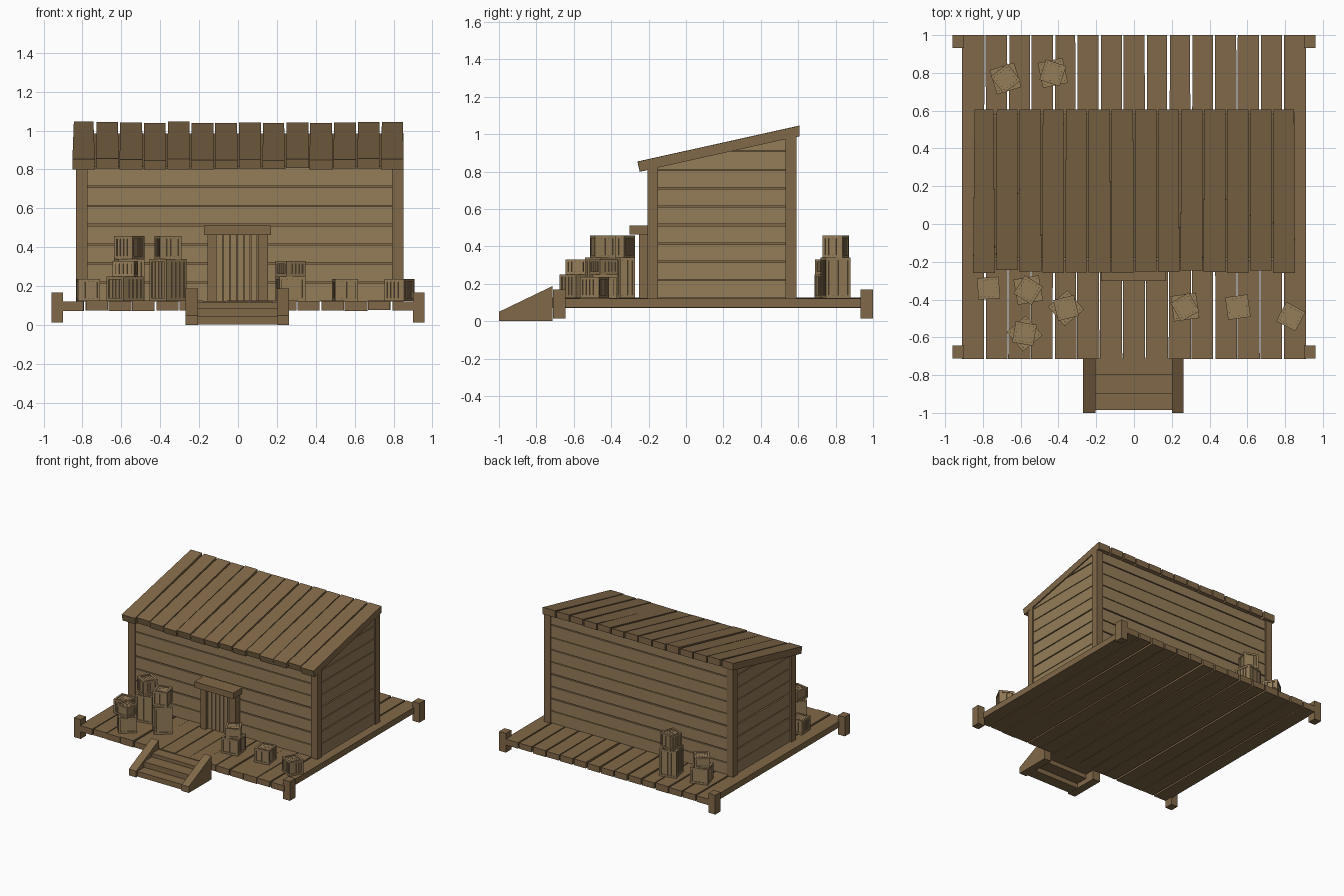
import bpy, bmesh, math, random
from mathutils import Matrix, Vector

if "Cube" in bpy.data.objects:
    bpy.data.objects.remove(bpy.data.objects["Cube"])

random.seed(4)
SLOPE = 0.222


def roof_z(y):
    return 0.803 + SLOPE * (y + 0.24)


def mat(name, c):
    m = bpy.data.materials.new(name)
    m.diffuse_color = (*c, 1)
    m.use_nodes = True
    m.node_tree.nodes["Principled BSDF"].inputs["Base Color"].default_value = m.diffuse_color
    return m


WOOD = mat("wood", (0.22, 0.14, 0.065))
LIGHT = mat("light_wood", (0.30, 0.205, 0.1))


def finish(name, bm, m):
    bmesh.ops.recalc_face_normals(bm, faces=bm.faces[:])
    me = bpy.data.meshes.new(name)
    bm.to_mesh(me)
    bm.free()
    me.materials.append(m)
    ob = bpy.data.objects.new(name, me)
    bpy.context.collection.objects.link(ob)
    return ob


def box(bm, x0, x1, y0, y1, z0, z1):
    M = Matrix.Translation(((x0 + x1) / 2, (y0 + y1) / 2, (z0 + z1) / 2)) \
        @ Matrix.Diagonal((x1 - x0, y1 - y0, z1 - z0, 1))
    return bmesh.ops.create_cube(bm, size=1, matrix=M)["verts"]


def boxes(name, m, items):
    bm = bmesh.new()
    for b in items:
        box(bm, *b)
    return finish(name, bm, m)


def plank(bm, front, back, y0, y1, z0, z1):
    """Board along y whose width differs at the two ends."""
    for v in box(bm, 0, 1, y0, y1, z0, z1):
        a, b = front if v.co.y < (y0 + y1) / 2 else back
        v.co.x = a if v.co.x < 0.5 else b


def clip_to_roof(bm):
    g = bm.verts[:] + bm.edges[:] + bm.faces[:]
    r = bmesh.ops.bisect_plane(bm, geom=g, plane_co=(0, 0, roof_z(0)),
                               plane_no=Vector((0, -SLOPE, 1)).normalized(), clear_outer=True)
    cut = [e for e in r["geom_cut"] if isinstance(e, bmesh.types.BMEdge)]
    if cut:
        bmesh.ops.holes_fill(bm, edges=cut)


j = lambda a: random.uniform(-a, a)

# Deck: boards that narrow toward the back
bm = bmesh.new()
n, w = 15, 1.82 / 15
for i in range(n):
    a = -0.91 + i * w
    l, r = (0 if i == 0 else 1), (0 if i == n - 1 else 1)
    gf = 0.006 if i in (1, 4, 11, 14) else 0.0015
    gr = 0.006 if i in (0, 3, 10, 13) else 0.0015
    plank(bm, (a + gf * l, a + w - gr * r), (a + (0.006 + j(0.003)) * l, a + w - (0.006 + j(0.003)) * r),
          -0.715, 1.0, 0.073 + j(0.003), 0.123 + j(0.003))
finish("deck_boards", bm, WOOD)

# Short posts at the deck corners
boxes("deck_posts", WOOD, [(min(s * 0.9, s * 0.96), max(s * 0.9, s * 0.96), y, y + 0.068, 0.013, 0.168)
                           for s in (-1, 1) for y in (-0.712, 0.932)])

# Cabin core and horizontal siding
bm = bmesh.new()
box(bm, -0.806, 0.826, -0.181, 0.569, 0.12, 1.3)
clip_to_roof(bm)
finish("wall_core", bm, WOOD)
bm = bmesh.new()
p = 0.0985
for i in range(9):
    z0, z1 = 0.12 + i * p + 0.004 + j(0.002), 0.12 + (i + 1) * p - 0.003 + j(0.002)
    for x0, x1, y0, y1 in ((-0.79, 0.81, -0.194, -0.18), (-0.79, 0.81, 0.568, 0.582),
                           (-0.82, -0.805, -0.17, 0.55), (0.825, 0.84, -0.17, 0.55)):
        if z0 < roof_z(y1) - 0.005:
            b = bmesh.new()
            box(b, x0, x1, y0, y1, z0, z1)
            clip_to_roof(b)
            tmp = bpy.data.meshes.new("tmp")
            b.to_mesh(tmp)
            b.free()
            bm.from_mesh(tmp)
            bpy.data.meshes.remove(tmp)
finish("wall_siding", bm, LIGHT)

# Corner posts of the cabin
bm = bmesh.new()
for x in (-0.832, 0.792):
    box(bm, x, x + 0.058, -0.205, -0.15, 0.12, 1.3)
    box(bm, x, x + 0.058, 0.533, 0.59, 0.12, 1.3)
clip_to_roof(bm)
finish("corner_posts", bm, WOOD)

# Sloping roof boards, wide at the eave and narrow at the top
bm = bmesh.new()
n, w = 14, 1.71 / 14
for i in range(n):
    a = -0.855 + i * w
    gf, gb = 0.001 + random.random() * 0.003, 0.007 + j(0.004)
    plank(bm, (a + gf, a + w - gf), (a + gb, a + w - gb), -0.24 + j(0.008), 0.607, j(0.003), 0.051 + j(0.004))
for v in bm.verts:
    up = v.co.z
    v.co.z += roof_z(v.co.y)
    if v.co.y < 0:
        v.co.y -= up * SLOPE
        v.co.z -= up * SLOPE * SLOPE
finish("roof_boards", bm, WOOD)

# Door
boxes("door_boards", LIGHT, [(-0.11 + i * 0.0355, -0.11 + i * 0.0355 + 0.031, -0.222, -0.19, 0.123, 0.47)
                             for i in range(6)])
boxes("door_backing", WOOD, [(-0.112, 0.104, -0.212, -0.19, 0.123, 0.47)])
boxes("door_frame", WOOD, [(-0.157, -0.11, -0.252, -0.19, 0.123, 0.465),
                           (0.102, 0.155, -0.252, -0.19, 0.123, 0.465),
                           (-0.175, 0.17, -0.302, -0.19, 0.463, 0.511)])

# Entrance steps and slanted side boards
boxes("steps", WOOD, [(-0.205, 0.2, -0.985, -0.895, 0.002, 0.043),
                      (-0.205, 0.2, -0.9, -0.795, 0.04, 0.088),
                      (-0.205, 0.2, -0.8, -0.712, 0.075, 0.117)])
bm = bmesh.new()
for x0, x1 in ((-0.27, -0.205), (0.2, 0.263)):
    f = bm.faces.new([bm.verts.new((x0, y, z)) for y, z in
                      ((-1, 0), (-1, 0.05), (-0.713, 0.188), (-0.713, 0))])
    r = bmesh.ops.extrude_face_region(bm, geom=[f])
    bmesh.ops.translate(bm, vec=(x1 - x0, 0, 0), verts=[v for v in r["geom"] if isinstance(v, bmesh.types.BMVert)])
finish("step_sides", bm, WOOD)


def crate(x, y, z0, z1, s, deg):
    """Framed crate with slatted, recessed panels."""
    bm = bmesh.new()
    h, H, t = s / 2, z1 - z0, 0.015
    c = 0.010
    box(bm, -h + c, h - c, -h + c, h - c, c, H - c)
    for a in (-h, h - t):
        for b in (-h, h - t):
            box(bm, a, a + t, b, b + t, 0, H)
        for k in (0, H - t):
            box(bm, -h + t, h - t, a, a + t, k, k + t)
            box(bm, a, a + t, -h + t, h - t, k, k + t)
    d, q = 0.005, (s - 2 * t) / 4
    for i in range(4):
        a = -h + t + i * q + 0.002
        box(bm, a, a + q - 0.004, -h + d, h - d, d, H - d)
        box(bm, -h + d, h - d, a, a + q - 0.004, d + 0.001, H - d - 0.001)
    ob = finish("crate", bm, LIGHT)
    ob.location = (x, y, z0)
    ob.rotation_euler.z = math.radians(deg)


# Single crates
D = 0.124
for x, y, s, deg in ((-0.77, -0.34, 0.115, 4), (0.55, -0.44, 0.12, 8), (0.83, -0.49, 0.115, -28)):
    crate(x, y, D, D + 0.113, s, deg)
# Stacked crates: tall or low below, small on top
for x, y, tall, d0, d1 in ((-0.56, -0.35, 1, 10, -32), (-0.36, -0.445, 1, 40, 14), (-0.58, -0.58, 0, 40, -10),
                           (0.27, -0.44, 0, 8, 30), (-0.68, 0.77, 0, 17, 38), (-0.43, 0.8, 1, 12, -18)):
    mid = 0.34 if tall else 0.25
    crate(x, y, D, mid, 0.135, d0)
    crate(x, y, mid, 0.458 if tall else 0.33, 0.113, d1)
